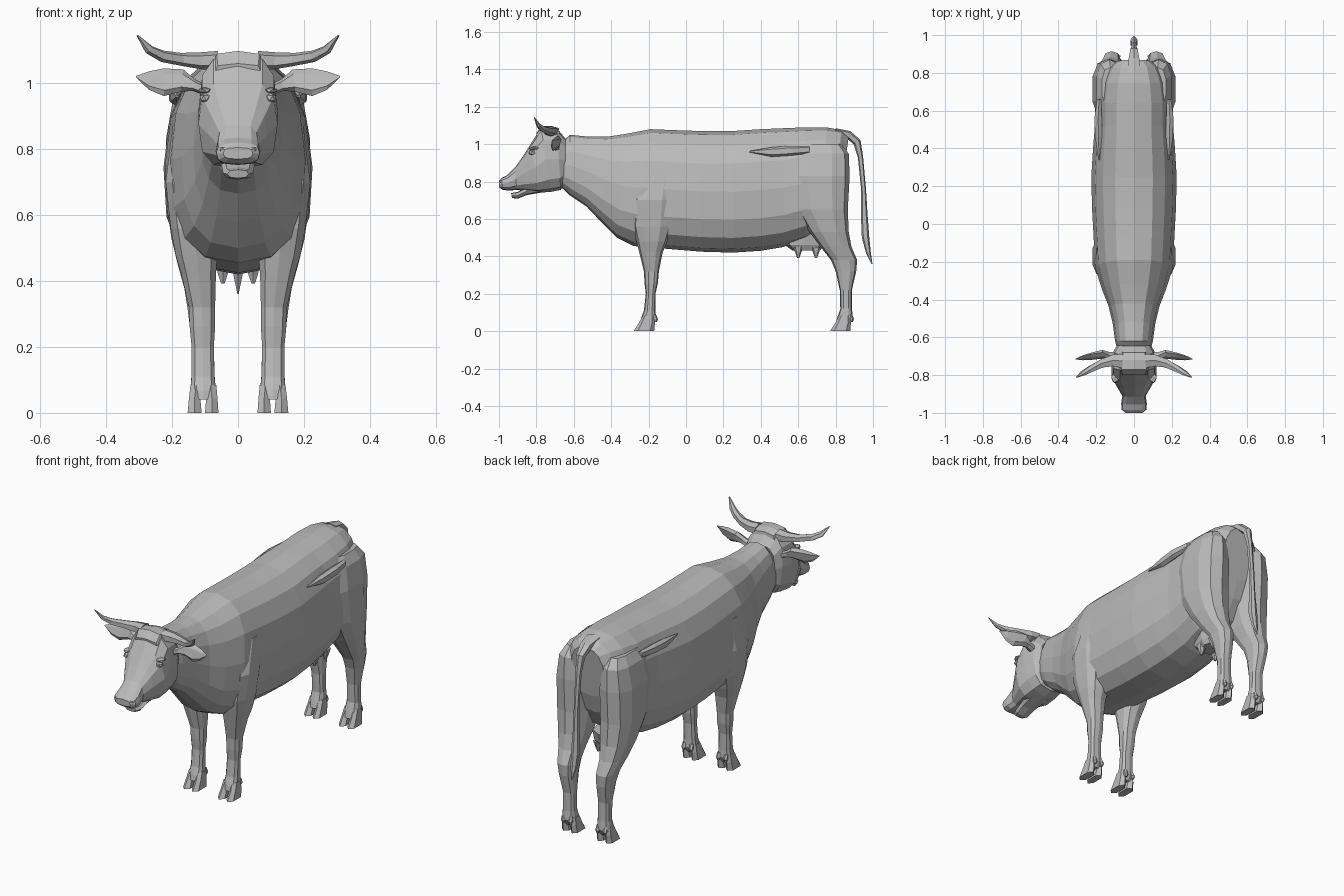
import bpy, bmesh, math
from mathutils import Vector

hide = bpy.data.materials.new("grey_hide")
hide.diffuse_color = (0.5, 0.5, 0.5, 1)


def make(name, bm):
    bmesh.ops.recalc_face_normals(bm, faces=bm.faces)
    mesh = bpy.data.meshes.new(name)
    bm.to_mesh(mesh)
    bm.free()
    mesh.materials.append(hide)
    obj = bpy.data.objects.new(name, mesh)
    bpy.context.collection.objects.link(obj)
    return obj


def loft(name, rings, n=8, power=0.8, taper=0.0, mirror=False):
    """Skin superellipse rings (centre, half axis a, half axis b), optionally on both sides."""
    bm = bmesh.new()
    for side in ((1, -1) if mirror else (1,)):
        loops = []
        for c, a, b in rings:
            c, a, b = Vector(c), Vector(a), Vector(b)
            loop = []
            for i in range(n):
                t = 2 * math.pi * i / n + math.pi / 2
                u = math.copysign(abs(math.cos(t)) ** power, math.cos(t))
                v = math.copysign(abs(math.sin(t)) ** power, math.sin(t))
                p = c + a * u * (1 - taper * v) + b * v
                loop.append(bm.verts.new((p.x * side, p.y, p.z)))
            loops.append(loop)
        for l0, l1 in zip(loops, loops[1:]):
            for i in range(n):
                j = (i + 1) % n
                bm.faces.new((l0[i], l0[j], l1[j], l1[i]))
        bm.faces.new(loops[0])
        bm.faces.new(loops[-1])
    return make(name, bm)


def spine(rows):
    """Rows of top y, top z, bottom y, bottom z, half width."""
    return [((0, (ty + by) / 2, (tz + bz) / 2), (w, 0, 0),
             (0, (ty - by) / 2, (tz - bz) / 2)) for ty, tz, by, bz, w in rows]


def level(rows):
    """Rows of z, y min, y max, x min, x max."""
    return [(((x0 + x1) / 2, (y0 + y1) / 2, z), ((x1 - x0) / 2, 0, 0),
             (0, (y1 - y0) / 2, 0)) for z, y0, y1, x0, x1 in rows]


# Body and neck
loft("body", spine([
    (-.70, .98, -.70, .80, .08), (-.62, 1.05, -.62, .725, .10),
    (-.52, 1.04, -.53, .665, .113), (-.42, 1.04, -.45, .58, .135),
    (-.32, 1.055, -.37, .50, .17), (-.19, 1.08, -.28, .455, .205),
    (-.07, 1.075, -.10, .44, .213), (.08, 1.07, .08, .425, .222),
    (.25, 1.07, .25, .42, .226), (.40, 1.08, .40, .43, .217),
    (.52, 1.085, .52, .45, .207), (.64, 1.09, .64, .49, .208),
    (.75, 1.09, .74, .56, .19), (.83, 1.075, .80, .66, .155),
    (.87, 1.04, .83, .76, .10)]), n=16, taper=0.05)

# Head, from the back of the skull to the nose
loft("head", spine([
    (-.645, 1.03, -.64, .80, .09), (-.69, 1.085, -.67, .755, .112),
    (-.775, 1.09, -.72, .745, .12), (-.825, 1.01, -.79, .74, .12),
    (-.872, .935, -.86, .75, .088), (-.915, .875, -.905, .755, .062),
    (-.955, .835, -.945, .752, .068), (-.985, .82, -.98, .755, .066),
    (-1.0, .805, -1.0, .77, .045)]), n=12, power=0.7)
loft("lower_jaw", spine([
    (-.76, .80, -.75, .745, .06), (-.85, .77, -.85, .728, .05),
    (-.90, .745, -.90, .708, .045), (-.935, .738, -.93, .712, .032)]), n=8)
# Flat bony crown between the horns
loft("crown", spine([
    (-.68, 1.085, -.67, 1.0, .07), (-.72, 1.098, -.71, 1.0, .08),
    (-.77, 1.098, -.77, 1.0, .08), (-.80, 1.06, -.79, .99, .075)]), n=8, power=0.6)

# Eyes with brows, and nostrils
for part, pos, size in (("eyes", (.1, -.822, .955), (.018, .022, .016)),
                        ("brows", (.1, -.812, .978), (.022, .032, .01)),
                        ("nostrils", (.045, -.985, .80), (.014, .014, .01))):
    bm = bmesh.new()
    for side in (1, -1):
        made = bmesh.ops.create_icosphere(bm, subdivisions=1, radius=1)["verts"]
        for v in made:
            v.co = Vector((side * (pos[0] + v.co.x * size[0]),
                           pos[1] + v.co.y * size[1], pos[2] + v.co.z * size[2]))
    make(part, bm)

# Horns curving out, forward and up
loft("horns", [
    ((.06, -.725, 1.07), (0, .042, 0), (0, 0, .028)),
    ((.11, -.722, 1.068), (0, .034, 0), (.003, 0, .026)),
    ((.17, -.738, 1.072), (.006, .024, 0), (.002, 0, .02)),
    ((.23, -.768, 1.082), (.008, .017, 0), (-.004, 0, .017)),
    ((.27, -.79, 1.102), (.006, .011, 0), (-.01, 0, .01)),
    ((.305, -.812, 1.145), (.002, .002, 0), (-.002, 0, .001))], n=6, mirror=True)

# Leaf shaped ears
loft("ears", [
    ((.09, -.70, .975), (0, .022, 0), (0, 0, .016)),
    ((.135, -.695, .995), (0, .02, 0), (-.003, 0, .018)),
    ((.17, -.69, 1.008), (0, .02, 0), (-.004, .01, .034)),
    ((.225, -.70, 1.003), (0, .014, 0), (0, .012, .042)),
    ((.27, -.708, 1.008), (0, .01, 0), (0, .008, .028)),
    ((.31, -.715, 1.02), (0, .002, 0), (0, 0, .002))], n=6, mirror=True)

# Legs
loft("front_legs", level([
    (.87, -.19, -.07, .10, .20), (.70, -.28, -.065, .08, .222),
    (.56, -.285, -.075, .06, .207), (.48, -.265, -.10, .06, .192),
    (.42, -.25, -.125, .065, .174), (.32, -.225, -.145, .068, .15),
    (.26, -.222, -.15, .068, .148), (.20, -.215, -.163, .072, .142),
    (.11, -.225, -.163, .07, .142), (.07, -.24, -.16, .066, .146),
    (.04, -.245, -.175, .07, .142)]), n=10, power=0.75, mirror=True)
loft("hind_legs", level([
    (1.0, .62, .83, .08, .17), (.95, .57, .87, .06, .20),
    (.83, .55, .875, .04, .222), (.65, .585, .865, .04, .222),
    (.53, .66, .87, .05, .205), (.45, .72, .885, .065, .185),
    (.38, .775, .915, .07, .165), (.32, .80, .91, .072, .155),
    (.22, .822, .887, .072, .142), (.12, .825, .887, .07, .142),
    (.07, .808, .893, .066, .146), (.04, .80, .875, .07, .142)]),
    n=10, power=0.75, mirror=True)

# Cloven hooves and dewclaws
for part, front, back in (("front", -.28, -.17), ("hind", .77, .878)):
    for toe, x0, x1, lean in (("inner", .064, .102, -.007), ("outer", .108, .146, .009)):
        loft(f"{part}_{toe}_hooves", level([
            (.085, front + .05, back, x0, x1),
            (.045, front + .028, back + .004, x0 + lean / 2, x1 + lean / 2),
            (0, front, back, x0 + min(lean, 0), x1 + max(lean, 0))]),
            n=6, power=0.7, mirror=True)
        mid = (x0 + x1) / 2
        loft(f"{part}_{toe}_dewclaws", level([
            (.09, back - .01, back + .01, mid - .01, mid + .01),
            (.065, back - .005, back + .02, mid - .012, mid + .012),
            (.05, back, back + .014, mid - .006, mid + .006)]), n=5, mirror=True)

# Jutting hip bones
loft("hip_bones", [
    ((.185, .34, .96), (.004, 0, 0), (0, 0, .004)),
    ((.188, .46, .958), (.02, 0, 0), (0, 0, .026)),
    ((.19, .56, .965), (.022, 0, 0), (0, 0, .026)),
    ((.185, .66, .97), (.012, 0, 0), (0, 0, .02))], n=6, mirror=True)

# Tail with a thin tuft
loft("tail", [
    ((0, .80, 1.07), (.04, 0, 0), (0, 0, .015)),
    ((0, .87, 1.05), (.032, 0, 0), (0, .008, .02)),
    ((0, .915, 1.01), (.022, 0, 0), (0, .018, .012)),
    ((0, .933, .93), (.015, 0, 0), (0, .014, .002)),
    ((0, .95, .75), (.013, 0, 0), (0, .013, 0)),
    ((0, .953, .62), (.015, 0, 0), (0, .018, 0)),
    ((0, .96, .50), (.022, 0, 0), (0, .02, 0)),
    ((0, .975, .42), (.016, 0, 0), (0, .013, 0)),
    ((0, .994, .36), (.002, 0, 0), (0, .003, 0))], n=6)

# Udder and teats
loft("udder", level([
    (.52, .50, .76, -.08, .08), (.46, .53, .74, -.075, .075),
    (.43, .57, .715, -.06, .06)]), n=8)
for part, y in (("front", .60), ("rear", .695)):
    loft(f"{part}_teats", level([
        (.45, y - .028, y + .028, .02, .07), (.42, y - .016, y + .016, .03, .062),
        (.392, y - .006, y + .006, .04, .052)]), n=6, mirror=True)
